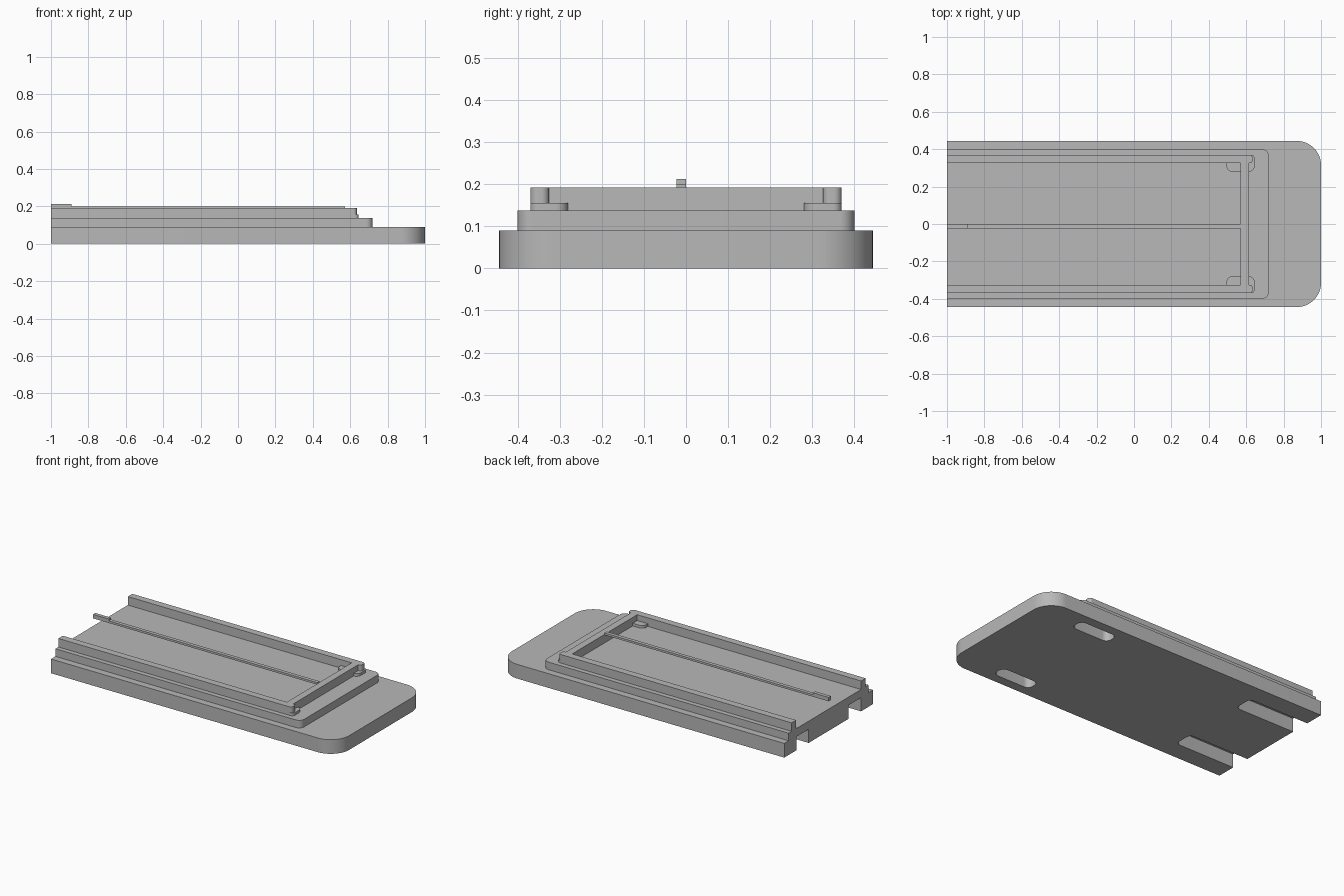
import bpy, bmesh, math

default = bpy.data.objects.get("Cube")
if default:
    bpy.data.objects.remove(default, do_unlink=True)

grey = bpy.data.materials.new("plain_grey")
grey.use_nodes = True
grey.diffuse_color = (0.48, 0.48, 0.48, 1)
grey.node_tree.nodes["Principled BSDF"].inputs["Base Color"].default_value = (0.48, 0.48, 0.48, 1)


def slab(name, x, y, z, radii=(0, 0, 0, 0), steps=10):
    """Upright prism; radii go counter-clockwise from the low x, low y corner."""
    (x0, x1), (y0, y1), (z0, z1) = x, y, z
    corners = [(x0, y0, 1, 1), (x1, y0, -1, 1), (x1, y1, -1, -1), (x0, y1, 1, -1)]
    bm = bmesh.new()
    ring = []
    for i, ((cx, cy, sx, sy), r) in enumerate(zip(corners, radii)):
        count = steps if r else 0
        for k in range(count + 1):
            a = math.pi + i * math.pi / 2 + (math.pi / 2 * k / steps)
            px = cx + sx * r + r * math.cos(a)
            py = cy + sy * r + r * math.sin(a)
            ring.append(bm.verts.new((px, py, z0)))
    face = bm.faces.new(ring)
    lifted = bmesh.ops.extrude_face_region(bm, geom=[face])["geom"]
    bmesh.ops.translate(bm, vec=(0, 0, z1 - z0),
                        verts=[v for v in lifted if isinstance(v, bmesh.types.BMVert)])
    bmesh.ops.recalc_face_normals(bm, faces=bm.faces)
    mesh = bpy.data.meshes.new(name)
    bm.to_mesh(mesh)
    bm.free()
    mesh.materials.append(grey)
    obj = bpy.data.objects.new(name, mesh)
    bpy.context.collection.objects.link(obj)
    return obj


def activate(obj):
    bpy.ops.object.select_all(action="DESELECT")
    obj.select_set(True)
    bpy.context.view_layer.objects.active = obj


def mirrored(lo, hi, side):
    return (lo, hi) if side > 0 else (-hi, -lo)


def side_radii(inner, outer, side):
    """Rounds only the high x end, swapping inner and outer by side."""
    return (0, inner, outer, 0) if side > 0 else (0, outer, inner, 0)


# Stepped body
base = slab("base_plate", (-1, 1), (-0.444, 0.444), (0, 0.09), (0, 0.13, 0.13, 0), 16)
step = slab("raised_step", (-1, 0.72), (-0.4, 0.4), (0.09, 0.138), (0, 0.035, 0.035, 0))
parts = [base, step]

# Tray rim: two rails, corner pads and the end wall
for side, label in ((1, "left"), (-1, "right")):
    parts.append(slab(label + "_rail", (-1, 0.635), mirrored(0.325, 0.37, side),
                      (0.138, 0.192), side_radii(0.018, 0.018, side)))
    r = 0.03
    pad_radii = (r, r, 0.02, 0) if side > 0 else (0, 0.02, r, r)
    parts.append(slab(label + "_corner_pad", (0.495, 0.645), mirrored(0.28, 0.37, side),
                      (0.138, 0.155), pad_radii))
parts.append(slab("end_wall", (0.57, 0.615), (-0.33, 0.33), (0.138, 0.192)))

# Thin centre bar with its raised tip
parts.append(slab("centre_bar", (-1, 0.572), (-0.023, 0), (0.187, 0.2)))
parts.append(slab("bar_tip", (-1, -0.89), (-0.023, 0), (0.2, 0.212)))

# Underside slots: one open and one closed on each side
cutters = []
for side in (1, -1):
    cutters.append(slab("open_slot_cutter", (-1.1, -0.58), mirrored(0.2, 0.324, side),
                        (-0.05, 0.086), side_radii(0.03, 0.03, side)))
    cutters.append(slab("closed_slot_cutter", (0.45, 0.71), mirrored(0.3, 0.385, side),
                        (-0.05, 0.12), (0.035,) * 4))
for body in (base, step):
    activate(body)
    for cutter in cutters:
        if body is step and cutter.name.startswith("open"):
            continue
        mod = body.modifiers.new("slot", "BOOLEAN")
        mod.operation = "DIFFERENCE"
        mod.solver = "EXACT"
        mod.object = cutter
        bpy.ops.object.modifier_apply(modifier=mod.name)
for cutter in cutters:
    bpy.data.objects.remove(cutter, do_unlink=True)

# Soft rounded corners with crisp edges
for part in parts:
    activate(part)
    bpy.ops.object.shade_smooth_by_angle(angle=math.radians(30))
